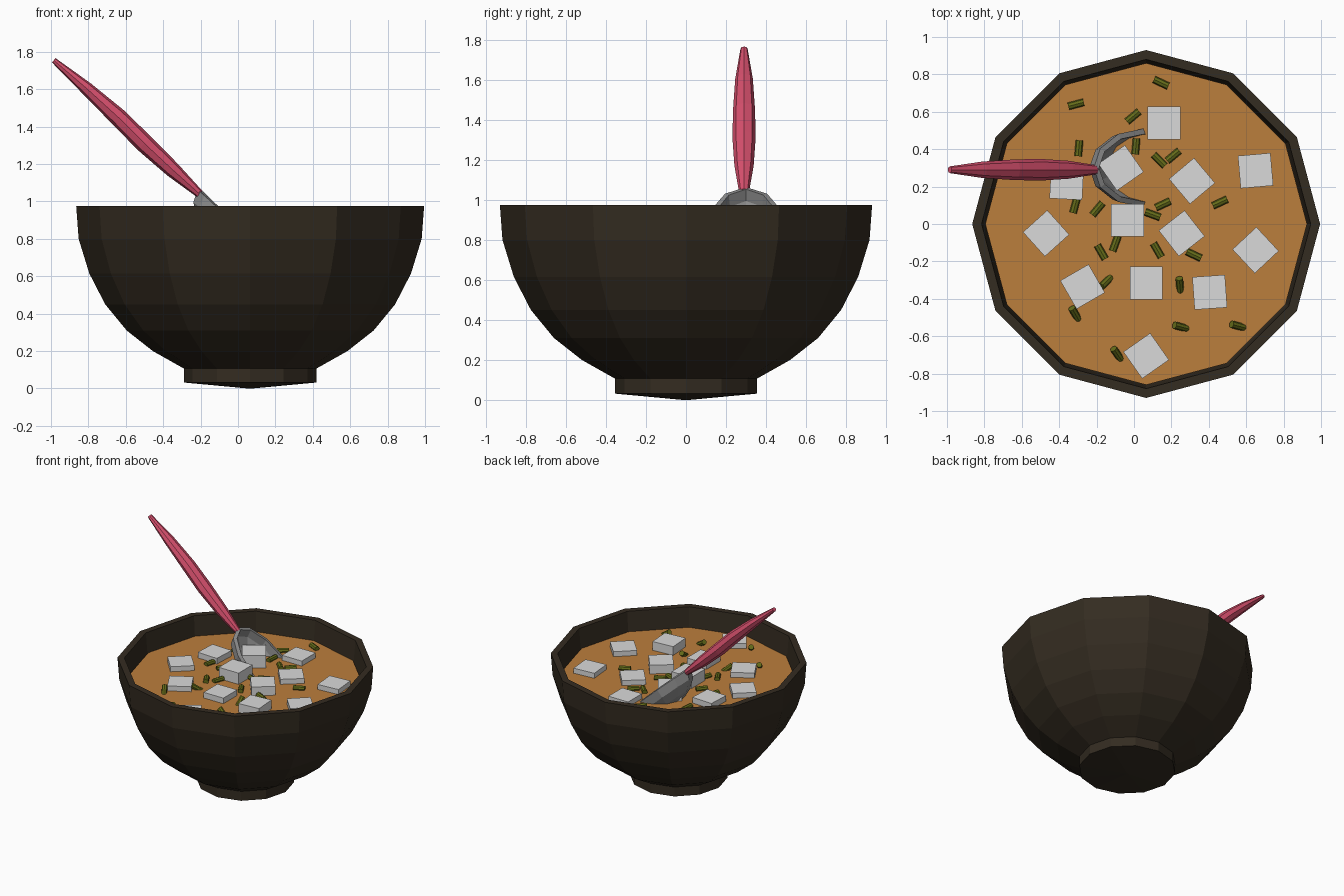
import bpy, bmesh
from math import sin, cos, pi, radians
from mathutils import Matrix, Vector

cube = bpy.data.objects.get("Cube")
if cube:
    bpy.data.objects.remove(cube, do_unlink=True)

CX = 0.065      # bowl axis
SOUP_Z = 0.82


def material(name, rgb):
    m = bpy.data.materials.new(name)
    m.use_nodes = True
    m.diffuse_color = (*rgb, 1)
    m.node_tree.nodes["Principled BSDF"].inputs["Base Color"].default_value = (*rgb, 1)
    return m


dark_wood = material("dark wood", (0.034, 0.025, 0.015))
broth = material("orange broth", (0.50, 0.21, 0.046))
white = material("tofu white", (0.70, 0.70, 0.70))
green = material("chive green", (0.13, 0.15, 0.01))
steel = material("steel grey", (0.27, 0.27, 0.27))
pink = material("handle pink", (0.68, 0.08, 0.155))


def finish(name, bm, mat):
    bmesh.ops.recalc_face_normals(bm, faces=bm.faces)
    mesh = bpy.data.meshes.new(name)
    bm.to_mesh(mesh)
    bm.free()
    mesh.materials.append(mat)
    obj = bpy.data.objects.new(name, mesh)
    bpy.context.collection.objects.link(obj)
    return obj


def loft(bm, rings):
    """Bridge successive closed rings of points; cap both ends."""
    loops = [[bm.verts.new(p) for p in ring] for ring in rings]
    n = len(loops[0])
    for a, b in zip(loops, loops[1:]):
        for i in range(n):
            j = (i + 1) % n
            bm.faces.new((a[i], a[j], b[j], b[i]))
    bm.faces.new(loops[0])
    bm.faces.new(loops[-1])


def circle(r, z, n=12):
    return [(CX + r * cos(2 * pi * i / n), r * sin(2 * pi * i / n), z) for i in range(n)]


# Bowl: twelve-sided turned profile from under the foot, over the rim, to the inside
profile = [(0.01, 0), (0.355, 0.032), (0.355, 0.107), (0.52, 0.2), (0.66, 0.31),
           (0.775, 0.45), (0.86, 0.615), (0.917, 0.8), (0.93, 0.975),
           (0.88, 0.975), (0.865, 0.8), (0.81, 0.63), (0.72, 0.47),
           (0.6, 0.34), (0.45, 0.25), (0.01, 0.2)]
bm = bmesh.new()
loft(bm, [circle(r, z) for r, z in profile])
finish("bowl", bm, dark_wood)

# Soup surface
bm = bmesh.new()
bm.faces.new([bm.verts.new(p) for p in circle(0.86, SOUP_Z)])
finish("soup", bm, broth)

# Tofu cubes: x, y, turn, top height
tofu = [(0.16, 0.54, 0, 0.86), (-0.07, 0.3, 35, 0.92), (0.31, 0.23, 40, 0.86),
        (0.65, 0.285, 5, 0.86), (-0.36, 0.22, -3, 0.865), (-0.47, -0.05, 42, 0.86),
        (-0.035, 0.02, 0, 0.91), (0.255, -0.05, 38, 0.89), (0.65, -0.14, 43, 0.86),
        (-0.275, -0.335, 30, 0.86), (0.065, -0.315, 0, 0.865),
        (0.405, -0.365, 4, 0.89), (0.065, -0.705, 35, 0.86)]
bm = bmesh.new()
for x, y, turn, top in tofu:
    place = Matrix.Translation((x, y, top - 0.0875)) @ Matrix.Rotation(radians(turn), 4, 'Z')
    bmesh.ops.create_cube(bm, size=0.175, matrix=place)
finish("tofu_cubes", bm, white)

# Chives: x, y, turn; the ones near the front are tipped into the soup
chives = [(0.145, 0.755, -25), (-0.31, 0.64, 15), (-0.005, 0.575, 40), (-0.295, 0.405, 85),
          (0.01, 0.415, 85), (0.135, 0.34, -45), (0.21, 0.365, 40), (0.46, 0.115, 25),
          (0.155, 0.105, 25), (0.1, 0.05, -20), (-0.195, 0.08, 50), (-0.315, 0.1, 75),
          (-0.175, -0.15, -60), (-0.1, -0.105, 70), (0.125, -0.14, -60), (0.32, -0.165, -25),
          (0.245, -0.325, -85), (-0.15, -0.31, 45), (-0.315, -0.48, -60),
          (0.25, -0.55, -15), (0.555, -0.545, -15), (-0.09, -0.695, -55)]
bm = bmesh.new()
for x, y, turn in chives:
    tip = 35 if y < -0.3 else 0
    place = (Matrix.Translation((x, y, SOUP_Z + 0.01)) @ Matrix.Rotation(radians(turn), 4, 'Z')
             @ Matrix.Rotation(radians(90 + tip), 4, 'Y'))
    bmesh.ops.create_cone(bm, cap_ends=True, segments=8, radius1=0.02, radius2=0.02,
                          depth=0.085, matrix=place)
finish("chives", bm, green)

# Spoon: the handle and head share one sloping axis
SPOON_Y = 0.29
along = Vector((0.74, 0, -0.68)).normalized()
side = Vector((0, 1, 0))
out = along.cross(side)     # normal of the spoon's open face
if out.z < 0:
    out.negate()

# Handle: x, z, half width, half thickness
sections = [(-0.985, 1.755, 0.018, 0.015), (-0.81, 1.605, 0.044, 0.035),
            (-0.64, 1.45, 0.055, 0.048), (-0.5, 1.31, 0.058, 0.05),
            (-0.35, 1.17, 0.048, 0.042), (-0.205, 1.04, 0.025, 0.022)]
bm = bmesh.new()
loft(bm, [[Vector((x, SPOON_Y, z)) + side * w * cos(i * pi / 4) + out * t * sin(i * pi / 4)
           for i in range(8)] for x, z, w, t in sections])
finish("spoon_handle", bm, pink)

# Head: half of a stretched sphere, given thickness
bm = bmesh.new()
bmesh.ops.create_uvsphere(bm, u_segments=12, v_segments=8, radius=1)
bmesh.ops.delete(bm, geom=[v for v in bm.verts if v.co.z > 0.01], context='VERTS')
frame = Matrix((along, side, out)).transposed().to_4x4()
place = (Matrix.Translation((0.05, SPOON_Y + 0.01, 0.82)) @ frame
         @ Matrix.Diagonal((0.36, 0.21, 0.17, 1)))
bmesh.ops.transform(bm, matrix=place, verts=bm.verts)
head = finish("spoon_head", bm, steel)
shell = head.modifiers.new("thickness", 'SOLIDIFY')
shell.thickness = 0.03
shell.offset = -1
